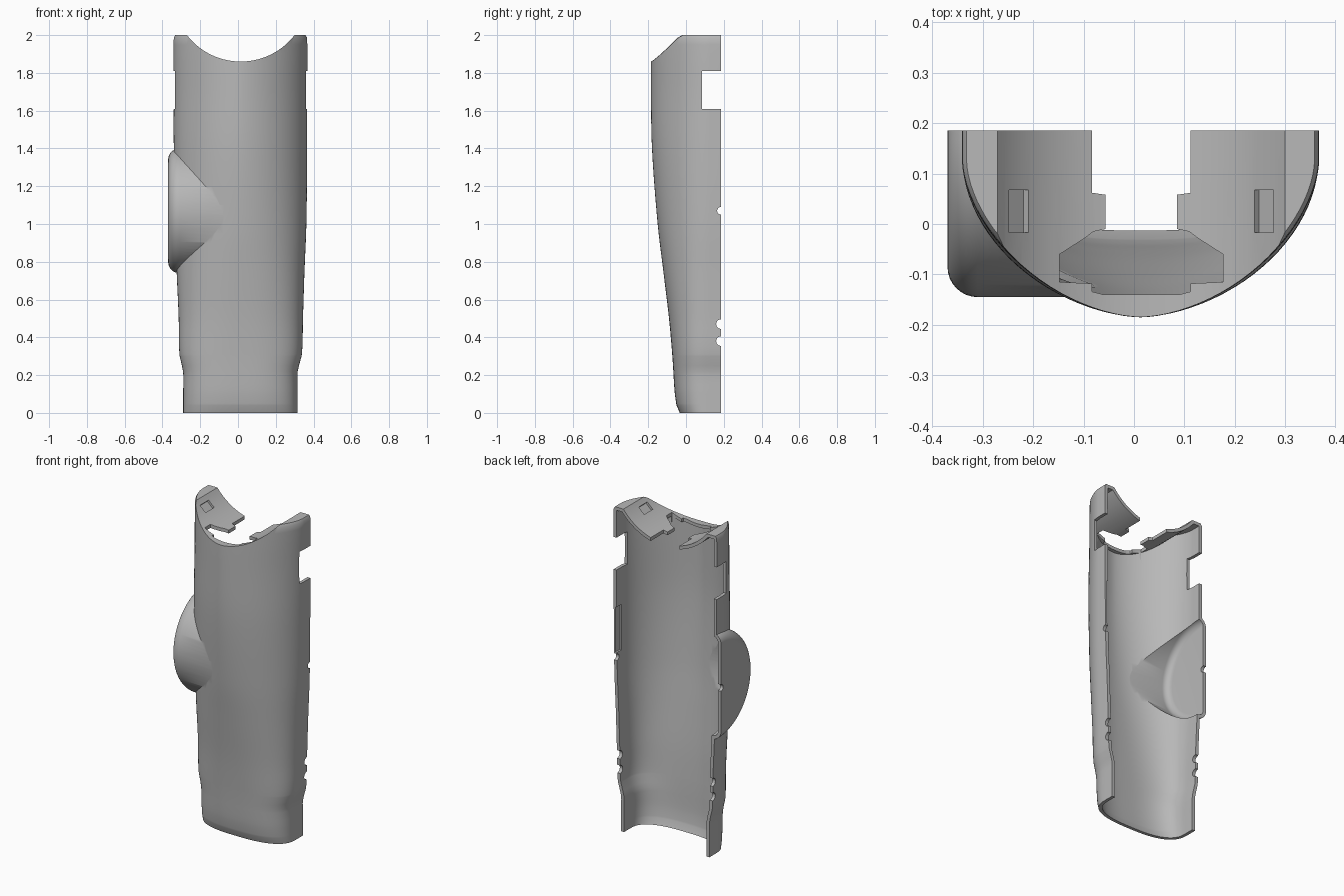
import bpy, bmesh, math
from mathutils import Matrix, Vector

cube = bpy.data.objects.get("Cube")
if cube:
    bpy.data.objects.remove(cube, do_unlink=True)

WALL = 0.02          # shell thickness
BACK = 0.185         # open rear plane
MID = 0.0145         # centre line of the shell
DISH_R, DISH_Z = 0.36, 2.22

grey = bpy.data.materials.new("plain_grey")
grey.use_nodes = True
colour = (0.48, 0.48, 0.48, 1)
grey.diffuse_color = colour
grey.node_tree.nodes["Principled BSDF"].inputs["Base Color"].default_value = colour

# height, right edge, left edge, front edge, roundness of the section
KEYS = [
    (-0.05, -0.29, 0.315, -0.02, 2.7),
    (0.0, -0.29, 0.315, -0.033, 2.7),
    (0.04, -0.29, 0.315, -0.05, 2.7),
    (0.12, -0.29, 0.315, -0.061, 2.7),
    (0.22, -0.291, 0.316, -0.067, 2.7),
    (0.31, -0.31, 0.338, -0.073, 2.6),
    (0.5, -0.314, 0.344, -0.09, 2.4),
    (0.75, -0.325, 0.352, -0.12, 2.2),
    (1.0, -0.335, 0.362, -0.15, 2.0),
    (1.4, -0.34, 0.366, -0.18, 1.85),
    (1.7, -0.34, 0.366, -0.185, 1.75),
    (1.985, -0.34, 0.366, -0.182, 1.72),
    (2.0, -0.332, 0.358, -0.175, 1.72),
]


def slope(i, c):
    a, b = KEYS[max(i - 1, 0)], KEYS[min(i + 1, len(KEYS) - 1)]
    return (b[c] - a[c]) / (b[0] - a[0])


def section(z):
    """Smoothly interpolated section values at a height."""
    i = max(k for k in range(len(KEYS) - 1) if KEYS[k][0] <= z + 1e-6)
    a, b = KEYS[i], KEYS[i + 1]
    h = b[0] - a[0]
    t = (z - a[0]) / h
    return [(1 + 2 * t) * (1 - t) ** 2 * a[c] + t * (1 - t) ** 2 * h * slope(i, c)
            + t * t * (3 - 2 * t) * b[c] + t * t * (t - 1) * h * slope(i + 1, c)
            for c in range(1, 5)]


def finish(bm, name):
    bmesh.ops.recalc_face_normals(bm, faces=bm.faces)
    mesh = bpy.data.meshes.new(name)
    bm.to_mesh(mesh)
    bm.free()
    mesh.materials.append(grey)
    ob = bpy.data.objects.new(name, mesh)
    bpy.context.collection.objects.link(ob)
    return ob


def loft(name, inset, back, z0, z1):
    levels = {z0, z1} | {k[0] for k in KEYS if z0 < k[0] < z1}
    levels |= {z for z in (0.05 * i for i in range(41)) if z0 + 0.01 < z < z1 - 0.02}
    bm, rings = bmesh.new(), []
    for z in sorted(levels):
        xl, xr, yf, n = section(z)
        cx, a = (xl + xr) / 2, (xr - xl) / 2 - inset
        cy = 0.125
        b = cy - yf - inset
        pts = [(cx - a, back)]
        for i in range(49):
            t = math.pi * i / 48
            c, s = math.cos(t), max(math.sin(t), 0)
            pts.append((cx - a * math.copysign(abs(c) ** (2 / n), c), cy - b * s ** (2 / n)))
        pts.append((cx + a, back))
        rings.append([bm.verts.new((x, y, z)) for x, y in pts])
    for lo, hi in zip(rings, rings[1:]):
        for i in range(len(lo)):
            j = (i + 1) % len(lo)
            bm.faces.new((lo[i], lo[j], hi[j], hi[i]))
    bm.faces.new(rings[0])
    bm.faces.new(rings[-1])
    bmesh.ops.remove_doubles(bm, verts=bm.verts, dist=1e-5)
    return finish(bm, name)


def cylinder(name, radius, start, end, axis, round_edge=0):
    bm = bmesh.new()
    turn = Vector((0, 0, 1)).rotation_difference((end - start).normalized()).to_matrix().to_4x4()
    bmesh.ops.create_cone(bm, cap_ends=True, segments=96, radius1=radius, radius2=radius,
                          depth=(end - start).length,
                          matrix=Matrix.Translation((start + end) / 2) @ turn)
    if round_edge:
        rim = [e for e in bm.edges if all(abs(v.co[axis] - start[axis]) < 1e-4 for v in e.verts)]
        bmesh.ops.bevel(bm, geom=rim, offset=round_edge, segments=8, profile=0.5, affect='EDGES')
    return finish(bm, name)


def box(name, lo, hi, matrix=Matrix()):
    bm = bmesh.new()
    bmesh.ops.create_cube(bm, size=1)
    lo, hi = Vector(lo), Vector(hi)
    for v in bm.verts:
        v.co = matrix @ Vector([(lo[i] + hi[i]) / 2 + v.co[i] * (hi[i] - lo[i]) for i in range(3)])
    return finish(bm, name)


def prism(name, points, z0, z1):
    bm = bmesh.new()
    face = bm.faces.new([bm.verts.new((x, y, z0)) for x, y in points])
    new = bmesh.ops.extrude_face_region(bm, geom=[face])["geom"]
    bmesh.ops.translate(bm, vec=(0, 0, z1 - z0), verts=[g for g in new if isinstance(g, bmesh.types.BMVert)])
    return finish(bm, name)


def combine(target, tool, operation='DIFFERENCE'):
    mod = target.modifiers.new("cut", 'BOOLEAN')
    mod.operation, mod.solver, mod.object = operation, 'EXACT', tool
    bpy.context.view_layer.objects.active = target
    bpy.ops.object.modifier_apply(modifier=mod.name)
    bpy.data.objects.remove(tool, do_unlink=True)


def hull(name, inset, back, z0, z1):
    """Tapered body with the round side bulge and the dished top."""
    body = loft(name, inset, back, z0, z1)
    bulge = cylinder("bulge", 0.33 - inset, Vector((-0.37 + inset, BACK, 1.07)),
                     Vector((0.0, BACK, 1.07)), 0, 0.06 - inset)
    combine(body, bulge, 'UNION')
    dish = cylinder("dish", DISH_R + inset, Vector((MID, -0.6, DISH_Z)), Vector((MID, 0.9, DISH_Z)), 1)
    combine(body, dish)
    return body


# Hollow shell, open at the back and bottom
shell = hull("half_shell", 0, 0.25, 0.0, 2.0)
combine(shell, hull("hollow", WALL, 0.33, -0.05, 2 - WALL))
combine(shell, box("rear_trim", (-1, BACK, -1), (1, 1, 3)))

# Stepped opening through the dished top
half = [(0.098, 0.3), (0.098, 0.062), (0.071, 0.058), (0.071, -0.01), (0.095, -0.015),
        (0.112, -0.028), (0.162, -0.06), (0.162, -0.115), (0.098, -0.118), (0.098, -0.134), (0.075, -0.14)]
outline = [(MID + x, y) for x, y in half] + [(MID - x, y) for x, y in reversed(half)]
combine(shell, prism("top_opening", outline, 1.83, 2.1))

# Square side notches and small round rim holes
combine(shell, box("side_notch", (-0.6, 0.085, 1.61), (0.6, 0.3, 1.81)))
for z, r in ((1.07, 0.02), (0.47, 0.025), (0.38, 0.025)):
    combine(shell, cylinder("rim_hole", r, Vector((-0.6, BACK, z)), Vector((0.6, BACK, z)), 0))

# Shallow slots on the dished top
for side in (-1, 1):
    dx = 0.244 * side
    drop = math.sqrt(DISH_R ** 2 - dx ** 2)
    place = Matrix.Translation((MID + dx, 0.025, DISH_Z - drop)) @ Matrix.Rotation(-math.atan2(dx, drop), 4, 'Y')
    combine(shell, box("slot", (-0.026, -0.042, -0.013), (0.026, 0.042, 0.013), place))

# Shallow recess inside the left rim
combine(shell, box("rim_recess", (0.33, 0.14, 1.1), (0.354, 0.3, 1.38)))

bpy.ops.object.select_all(action='DESELECT')
shell.select_set(True)
bpy.context.view_layer.objects.active = shell
bpy.ops.object.shade_smooth_by_angle(angle=math.radians(35))
